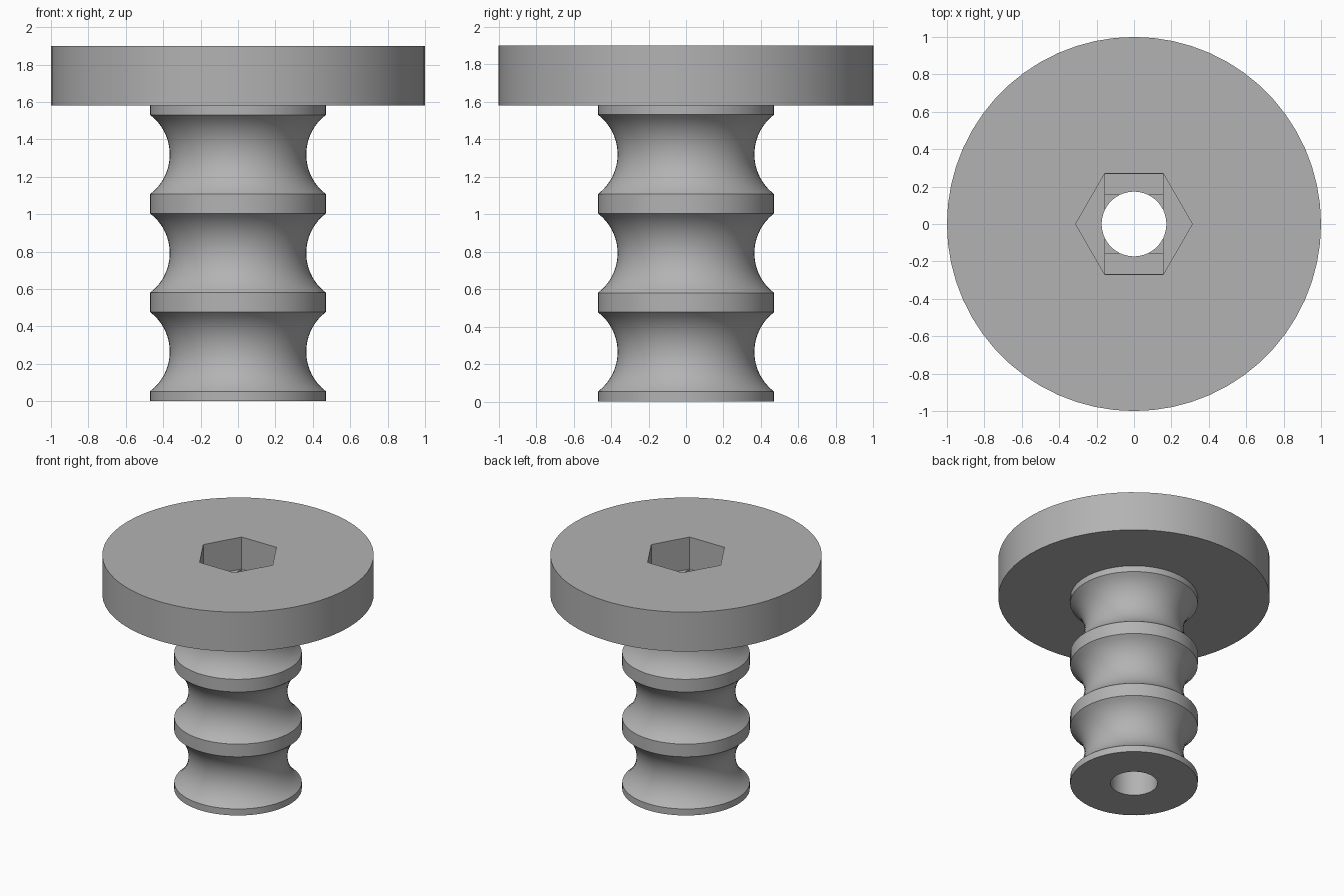
import bpy, bmesh, math
from mathutils import Matrix

cube = bpy.data.objects.get("Cube")
if cube:
    bpy.data.objects.remove(cube)

SEGMENTS = 60
HEAD_R, HEAD_BOTTOM, TOP = 1.0, 1.58, 1.9
SHANK_R, BORE_R = 0.47, 0.173
PITCH, GROOVE_HALF, GROOVE_ARC = 0.527, 0.212, 0.2665

grey = bpy.data.materials.new("grey")
grey.use_nodes = True
grey.diffuse_color = (0.45, 0.45, 0.45, 1)
grey.node_tree.nodes["Principled BSDF"].inputs["Base Color"].default_value = grey.diffuse_color


def add_object(name, bm):
    bmesh.ops.recalc_face_normals(bm, faces=bm.faces)
    mesh = bpy.data.meshes.new(name)
    bm.to_mesh(mesh)
    bm.free()
    mesh.materials.append(grey)
    obj = bpy.data.objects.new(name, mesh)
    bpy.context.collection.objects.link(obj)
    return obj


def lathe(name, profile):
    """Revolve a closed (radius, height) profile about the z axis."""
    bm = bmesh.new()
    rings = []
    for i in range(SEGMENTS):
        a = math.tau * i / SEGMENTS
        rings.append([bm.verts.new((r * math.cos(a), r * math.sin(a), z)) for r, z in profile])
    for i, ring in enumerate(rings):
        following = rings[(i + 1) % SEGMENTS]
        for j in range(len(profile)):
            k = (j + 1) % len(profile)
            bm.faces.new((ring[j], following[j], following[k], ring[k]))
    return add_object(name, bm)


def prism(name, outline, bottom, top):
    """Extrude a flat outline into an upright prism."""
    bm = bmesh.new()
    face = bm.faces.new([bm.verts.new((x, y, bottom)) for x, y in outline])
    extruded = bmesh.ops.extrude_face_region(bm, geom=[face])["geom"]
    bmesh.ops.translate(bm, vec=(0, 0, top - bottom),
                        verts=[v for v in extruded if isinstance(v, bmesh.types.BMVert)])
    return add_object(name, bm)


def rectangle(x, y):
    return [(-x, -y), (x, -y), (x, y), (-x, y)]


# Shank side: three arc grooves between cylindrical lands
arc_centre = SHANK_R + math.sqrt(GROOVE_ARC ** 2 - GROOVE_HALF ** 2)
profile = [(BORE_R, 0), (SHANK_R, 0)]
steps = 20
for n in range(3):
    for s in range(steps + 1):
        dz = GROOVE_HALF * (2 * s / steps - 1)
        radius = arc_centre - math.sqrt(GROOVE_ARC ** 2 - dz ** 2)
        profile.append((radius, 0.265 + PITCH * n + dz))

# Flat disc head with a bore running through
profile += [(SHANK_R, HEAD_BOTTOM), (HEAD_R, HEAD_BOTTOM), (HEAD_R, TOP), (BORE_R, TOP)]
body = lathe("grooved_plug_with_disc_head", profile)

# Hexagonal socket stepping down to a slot and then a square
hexagon = [(0.312 * math.cos(math.radians(a)), 0.312 * math.sin(math.radians(a)))
           for a in range(0, 360, 60)]
cutters = [
    prism("hex_socket_cutter", hexagon, TOP - 0.26, TOP + 0.1),
    prism("slot_cutter", rectangle(0.155, 0.268), TOP - 0.285, TOP + 0.05),
    prism("square_cutter", rectangle(0.155, 0.155), TOP - 0.31, TOP + 0.03),
]
bpy.context.view_layer.objects.active = body
for cutter in cutters:
    mod = body.modifiers.new(cutter.name, "BOOLEAN")
    mod.operation, mod.solver, mod.object = "DIFFERENCE", "EXACT", cutter
    bpy.ops.object.modifier_apply(modifier=mod.name)
for cutter in cutters:
    bpy.data.objects.remove(cutter)

# Smooth the round surfaces, keep the rims sharp
bpy.ops.object.select_all(action="DESELECT")
body.select_set(True)
bpy.ops.object.shade_smooth_by_angle(angle=math.radians(30))
